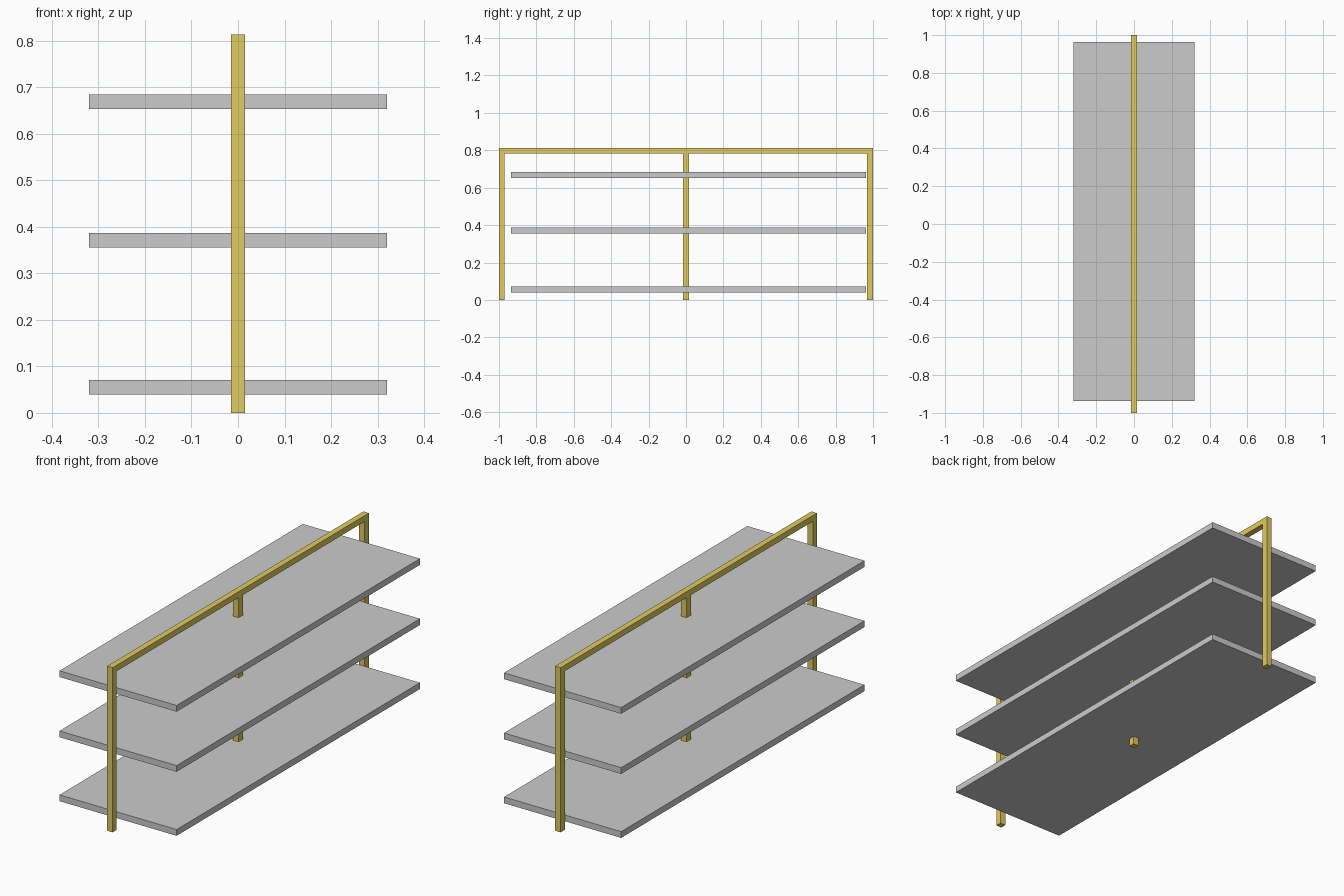
import bpy

if "Cube" in bpy.data.objects:
    bpy.data.objects.remove(bpy.data.objects["Cube"])

brass = bpy.data.materials.new("brass")
brass.diffuse_color = (0.75, 0.6, 0.12, 1)
brass.use_nodes = True
brass.node_tree.nodes["Principled BSDF"].inputs["Base Color"].default_value = brass.diffuse_color


def box(name, x, y, z, mat=None):
    """Axis-aligned box from (min, max) ranges."""
    ranges = (x, y, z)
    bpy.ops.mesh.primitive_cube_add(size=1, location=[(a + b) / 2 for a, b in ranges])
    ob = bpy.context.object
    ob.name = name
    ob.scale = [b - a for a, b in ranges]
    bpy.ops.object.transform_apply(location=False, rotation=False, scale=True)
    if mat:
        ob.data.materials.append(mat)
    return ob


HALF = 0.015      # half the thickness of the frame bars
TOP = 0.813       # frame height
RAIL_Z = 0.784    # underside of the top rail

# Upright posts: front end, middle, back end
for name, y in (("front", (-1, -0.97)), ("middle", (-0.016, 0.016)), ("back", (0.967, 1))):
    box(name + "_post", (-HALF, HALF), y, (0, RAIL_Z), brass)

# Top rail joining the posts
box("top_rail", (-HALF, HALF), (-1, 1), (RAIL_Z, TOP), brass)

# Three shelves threaded on the middle post
for name, z in (("lower", 0.04), ("centre", 0.356), ("upper", 0.653)):
    box(name + "_shelf", (-0.32, 0.32), (-0.936, 0.963), (z, z + 0.031))
